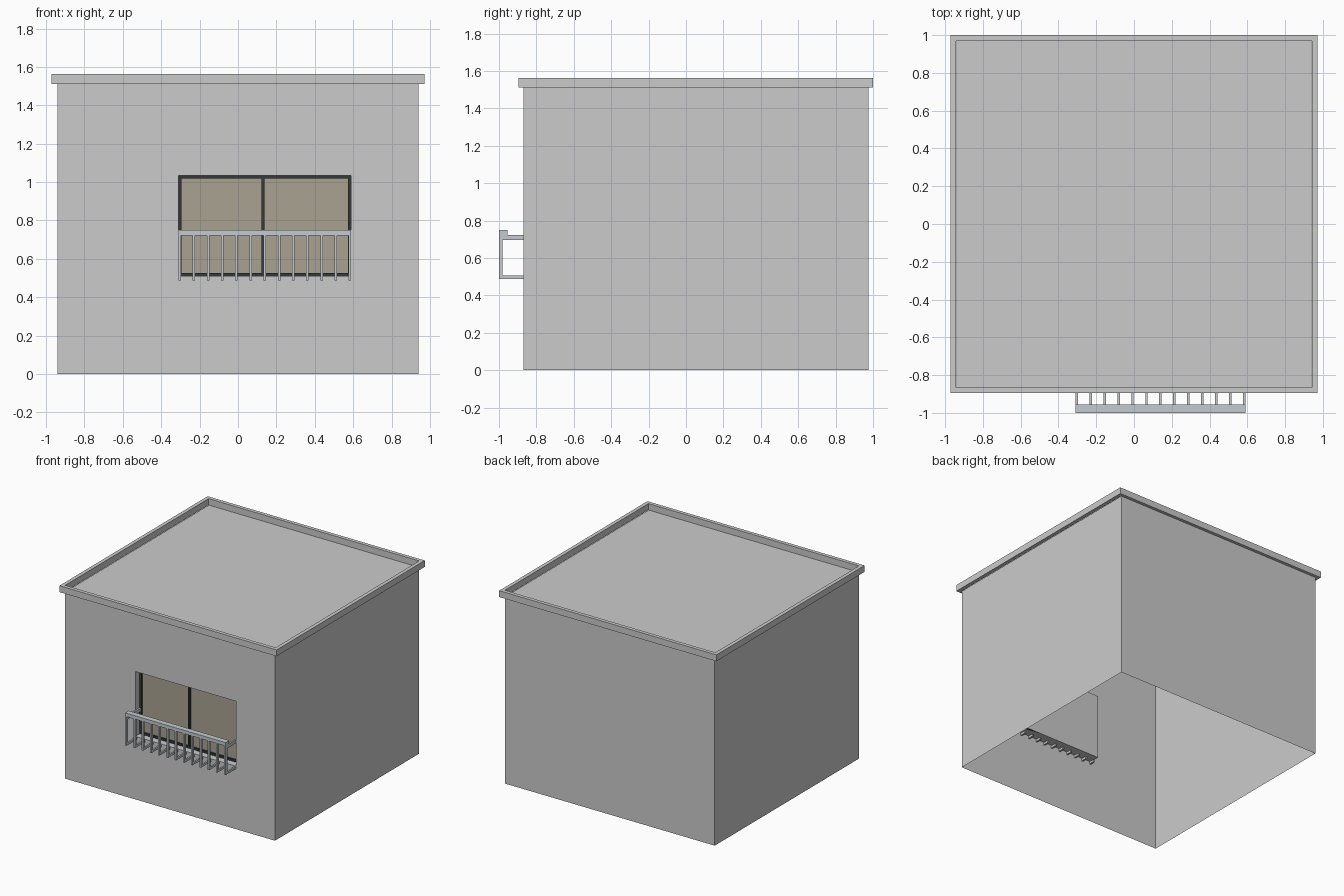
import bpy, bmesh

if "Cube" in bpy.data.objects:
    bpy.data.objects.remove(bpy.data.objects["Cube"])

X, Y0, Y1, H = 0.94, -0.87, 0.975, 1.51        # wall shell
WX0, WX1, WZ0, WZ1 = -0.31, 0.59, 0.51, 1.035  # window opening
BACK = -0.785                                  # back of window recess


def material(name, rgb):
    m = bpy.data.materials.new(name)
    m.diffuse_color = (*rgb, 1)
    m.use_nodes = True
    m.node_tree.nodes["Principled BSDF"].inputs["Base Color"].default_value = m.diffuse_color
    return m


def finish(name, bm, mat=None):
    me = bpy.data.meshes.new(name)
    bm.to_mesh(me)
    bm.free()
    ob = bpy.data.objects.new(name, me)
    bpy.context.collection.objects.link(ob)
    if mat:
        me.materials.append(mat)
    return ob


def add_box(bm, x0, x1, y0, y1, z0, z1):
    vs = bmesh.ops.create_cube(bm, size=1)["verts"]
    for v in vs:
        v.co = (x1 if v.co.x > 0 else x0,
                y1 if v.co.y > 0 else y0,
                z1 if v.co.z > 0 else z0)


def boxes(name, specs, mat=None):
    bm = bmesh.new()
    for s in specs:
        add_box(bm, *s)
    return finish(name, bm, mat)


def rect_xz(bm, x0, x1, y, z0, z1):
    return [bm.verts.new(p) for p in
            ((x0, y, z0), (x1, y, z0), (x1, y, z1), (x0, y, z1))]


def bridge(bm, a, b):
    for i in range(4):
        j = (i + 1) % 4
        bm.faces.new((a[i], a[j], b[j], b[i]))


# Open-bottomed wall shell with a flat roof and a recessed window niche
bm = bmesh.new()
rear = rect_xz(bm, -X, X, Y1, 0, H)
front = rect_xz(bm, -X, X, Y0, 0, H)
opening = rect_xz(bm, WX0, WX1, Y0, WZ0, WZ1)
niche = rect_xz(bm, WX0, WX1, BACK, WZ0, WZ1)
for i in (1, 2, 3):
    j = (i + 1) % 4
    bm.faces.new((front[i], rear[i], rear[j], front[j]))
bm.faces.new(rear[::-1])
bridge(bm, front, opening)
bridge(bm, opening, niche)
bm.faces.new(niche)
finish("walls_and_roof", bm)

# Parapet ring around the roof edge
PX, PY0, PY1, T, Z0, Z1 = 0.972, -0.895, 1.0, 0.03, 1.51, 1.562
bm = bmesh.new()
rings = []
for inset, z in ((0, Z0), (0, Z1), (T, Z1), (T, Z0)):
    rings.append([bm.verts.new((x, y, z)) for x, y in (
        (-PX + inset, PY0 + inset), (PX - inset, PY0 + inset),
        (PX - inset, PY1 - inset), (-PX + inset, PY1 - inset))])
for k in range(4):
    bridge(bm, rings[k], rings[(k + 1) % 4])
finish("parapet", bm)

# Window glass and dark frame with a centre mullion
glass = material("tinted_glass", (0.40, 0.36, 0.29))
dark = material("dark_frame", (0.035, 0.04, 0.04))
steel = material("rail_metal", (0.56, 0.60, 0.64))
boxes("window_glass", [(WX0 + .005, WX1 - .005, -0.80, -0.79, WZ0 + .005, WZ1 - .005)], glass)
F, FY0, FY1 = 0.016, -0.815, -0.787
boxes("window_frame", [
    (WX0, WX0 + F, FY0, FY1, WZ0, WZ1),
    (WX1 - F, WX1, FY0, FY1, WZ0, WZ1),
    (WX0 + F, WX1 - F, FY0, FY1, WZ0, WZ0 + F),
    (WX0 + F, WX1 - F, FY0, FY1, WZ1 - F, WZ1),
    (0.122, 0.138, FY0, FY1, WZ0 + F, WZ1 - F)], dark)

# Balcony: L-shaped bars, end brackets and a top rail
N, W = 13, 0.013
bars, brackets = [], []
for i in range(N):
    x = WX0 + (WX1 - WX0 - W) * i / (N - 1)
    bars += [(x, x + W, -1.0, -0.98, 0.487, 0.725),
             (x, x + W, -0.98, -0.825, 0.487, 0.505)]
    if i in (0, N - 1):
        brackets.append((x, x + W, -0.98, -0.815, 0.695, 0.722))
boxes("railing_bars", bars, steel)
boxes("railing_end_brackets", brackets, steel)
boxes("railing_top_rail", [(WX0, WX1, -1.0, -0.955, 0.722, 0.75)], steel)

# Consistent outward normals on the closed parts
for ob in bpy.context.collection.objects:
    if ob.name != "walls_and_roof":
        bm = bmesh.new()
        bm.from_mesh(ob.data)
        bmesh.ops.recalc_face_normals(bm, faces=bm.faces)
        bm.to_mesh(ob.data)
        bm.free()
